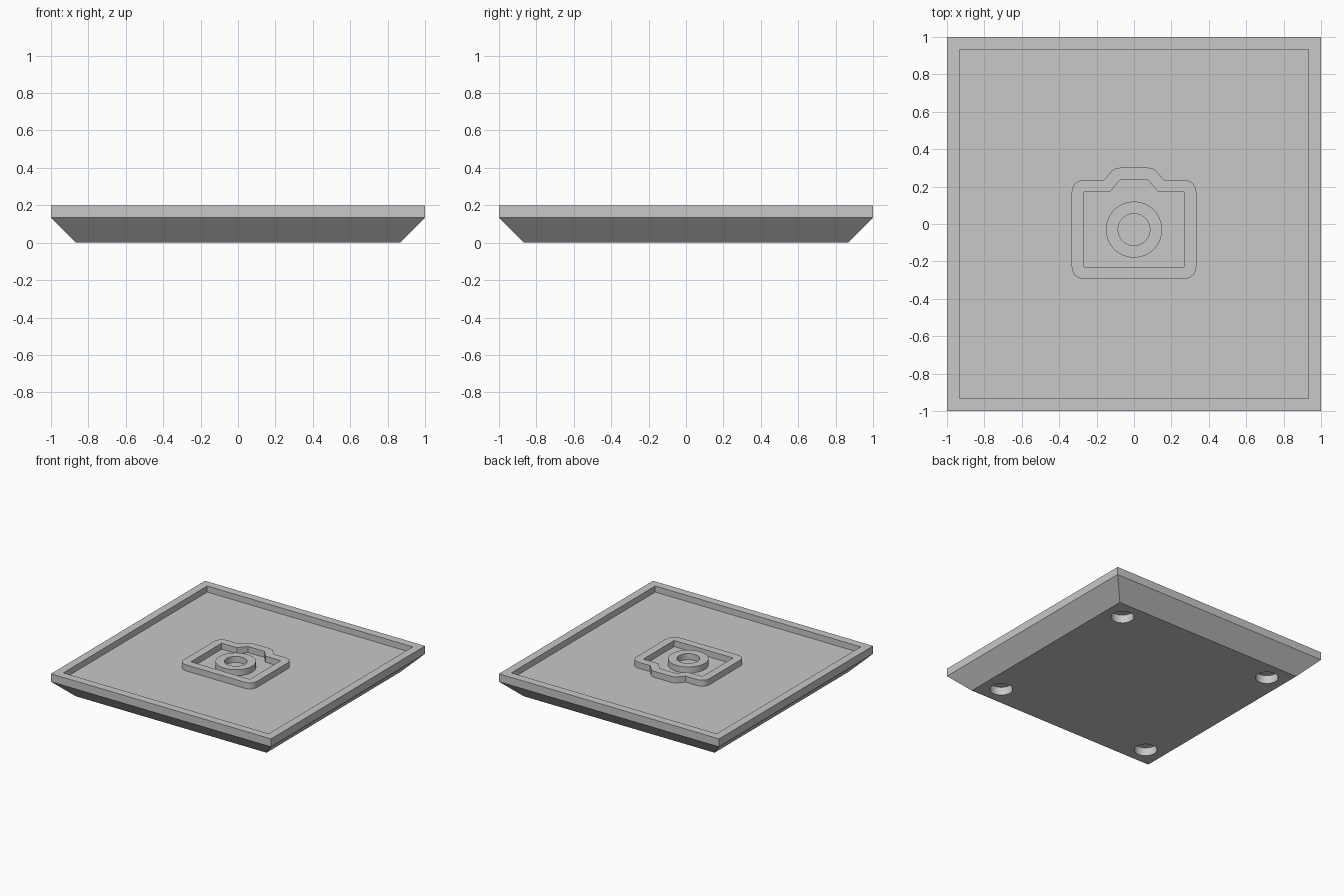
import bpy, bmesh, math
from mathutils import Vector

cube = bpy.data.objects.get("Cube")
if cube:
    bpy.data.objects.remove(cube, do_unlink=True)

TOP, FLOOR = 0.2, 0.15

grey = bpy.data.materials.new("plain grey")
grey.use_nodes = True
grey.diffuse_color = (0.58, 0.58, 0.58, 1)
grey.node_tree.nodes["Principled BSDF"].inputs["Base Color"].default_value = grey.diffuse_color


def select(obj):
    bpy.ops.object.select_all(action='DESELECT')
    obj.select_set(True)
    bpy.context.view_layer.objects.active = obj


def smooth(obj):
    select(obj)
    bpy.ops.object.shade_smooth_by_angle(angle=math.radians(30))


def mesh_object(name, bm):
    mesh = bpy.data.meshes.new(name)
    bm.to_mesh(mesh)
    bm.free()
    obj = bpy.data.objects.new(name, mesh)
    bpy.context.collection.objects.link(obj)
    mesh.materials.append(grey)
    return obj


def raised_outline(name, loops):
    """Extrude nested closed loops into a raised band with an opening."""
    curve = bpy.data.curves.new(name, 'CURVE')
    curve.dimensions = '2D'
    curve.fill_mode = 'BOTH'
    curve.extrude = (TOP - FLOOR) / 2 + 0.005
    for loop in loops:
        spline = curve.splines.new('POLY')
        spline.points.add(len(loop) - 1)
        for point, co in zip(spline.points, loop):
            point.co = (co[0], co[1], 0, 1)
        spline.use_cyclic_u = True
    obj = bpy.data.objects.new(name, curve)
    bpy.context.collection.objects.link(obj)
    obj.location.z = TOP - curve.extrude
    curve.materials.append(grey)
    select(obj)
    bpy.ops.object.convert(target='MESH')
    obj = bpy.context.view_layer.objects.active
    smooth(obj)
    return obj


def circle(radius, y, steps=64):
    return [(radius * math.cos(2 * math.pi * i / steps),
             y + radius * math.sin(2 * math.pi * i / steps)) for i in range(steps)]


def offset_round(loop, dist, steps=8):
    """Grow a counter-clockwise loop, rounding its outward corners."""
    out = []
    pts = [Vector(p) for p in loop]
    for i, p in enumerate(pts):
        a = (p - pts[i - 1]).normalized()
        b = (pts[(i + 1) % len(pts)] - p).normalized()
        na, nb = Vector((a.y, -a.x)), Vector((b.y, -b.x))
        turn = math.atan2(a.x * b.y - a.y * b.x, a.dot(b))
        if turn > 0:
            start = math.atan2(na.y, na.x)
            for k in range(steps + 1):
                t = start + turn * k / steps
                out.append(p + dist * Vector((math.cos(t), math.sin(t))))
        else:
            out.append(p + (na + nb) * dist / (1 + na.dot(nb)))
    return out


# Square tray: sloped underside, straight lip, rim and recessed floor
bm = bmesh.new()
rings = []
for half, z in ((0.867, 0), (1, 0.135), (1, TOP), (0.934, TOP), (0.934, FLOOR)):
    rings.append([bm.verts.new((sx * half, sy * half, z))
                  for sx, sy in ((-1, -1), (1, -1), (1, 1), (-1, 1))])
bm.faces.new(rings[0][::-1])
bm.faces.new(rings[-1])
for low, high in zip(rings, rings[1:]):
    for i in range(4):
        j = (i + 1) % 4
        bm.faces.new((low[i], low[j], high[j], high[i]))
bmesh.ops.recalc_face_normals(bm, faces=bm.faces)
tray = mesh_object("tray", bm)

# Four round sockets sunk into the underside
bm = bmesh.new()
for sx in (-1, 1):
    for sy in (-1, 1):
        made = bmesh.ops.create_cone(bm, cap_ends=True, segments=48,
                                     radius1=0.086, radius2=0.086, depth=0.134)
        bmesh.ops.translate(bm, verts=made["verts"], vec=(sx * 0.71, sy * 0.71, 0))
cutter = mesh_object("socket_cutter", bm)
cutter.hide_render = True
cut = tray.modifiers.new("sockets", 'BOOLEAN')
cut.operation = 'DIFFERENCE'
cut.solver = 'EXACT'
cut.object = cutter
select(tray)
bpy.ops.object.modifier_apply(modifier=cut.name)
bpy.data.objects.remove(cutter, do_unlink=True)
smooth(tray)

# Raised camera-shaped frame: mirrored half profile, then a rounded outer edge
half = [(0.268, -0.229), (0.268, 0.171), (0.13, 0.171), (0.074, 0.236)]
inner = half + [(-x, y) for x, y in reversed(half)]
raised_outline("camera_frame", [offset_round(inner, 0.065), inner])

# Raised lens ring
raised_outline("lens_ring", [circle(0.15, -0.03), circle(0.085, -0.03)])
